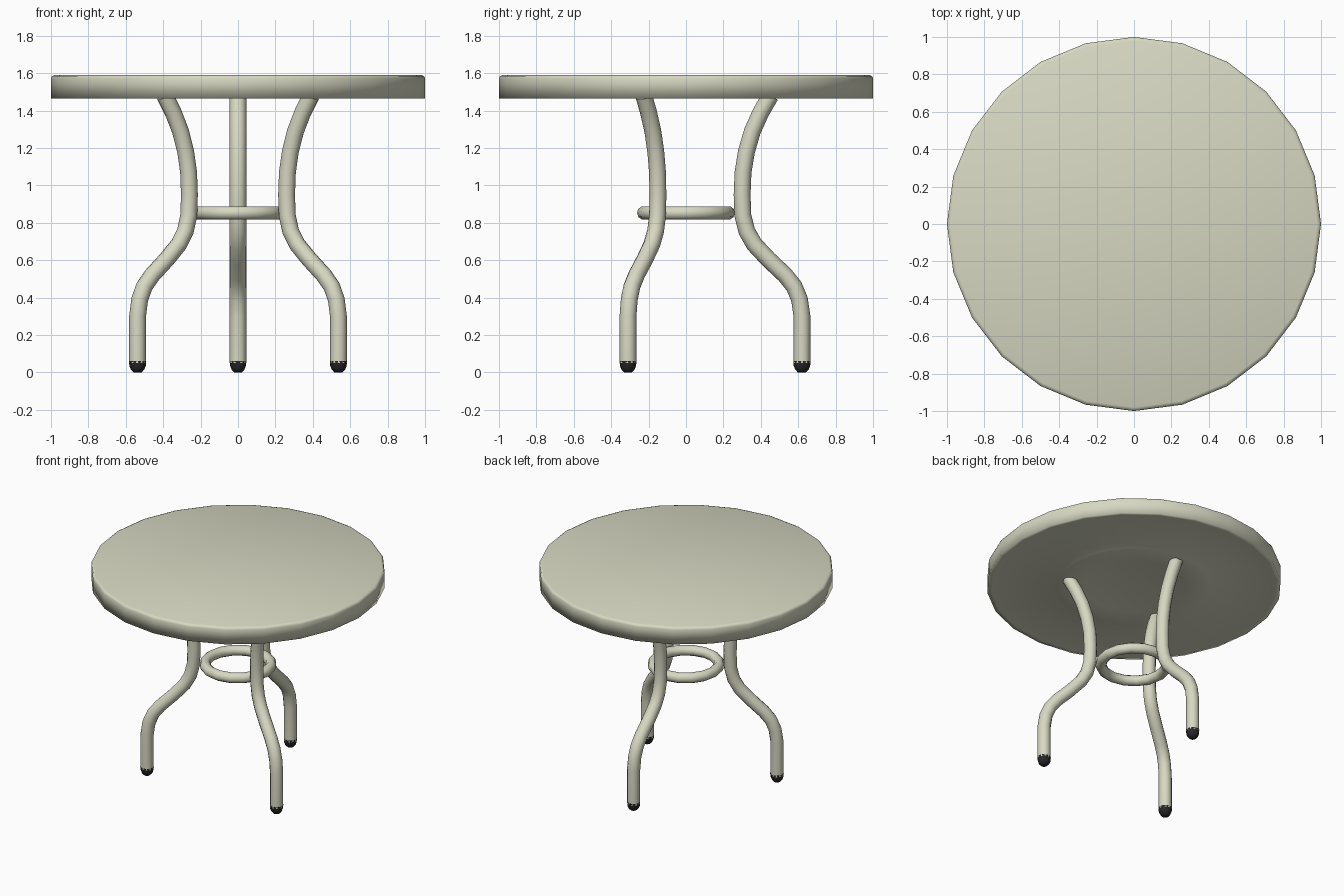
import bpy, bmesh, math
from mathutils import Vector

if "Cube" in bpy.data.objects:
    bpy.data.objects.remove(bpy.data.objects["Cube"])


def material(name, rgb):
    m = bpy.data.materials.new(name)
    m.diffuse_color = (*rgb, 1)
    m.use_nodes = True
    m.node_tree.nodes["Principled BSDF"].inputs["Base Color"].default_value = m.diffuse_color
    return m


CREAM = material("cream paint", (0.68, 0.69, 0.54))
BLACK = material("black rubber", (0.02, 0.02, 0.022))


def skin(name, rings, mat, angle=None):
    """Join a list of vertex rings into a closed, smooth, capped surface."""
    bm = bmesh.new()
    loops = [[bm.verts.new(p) for p in ring] for ring in rings]
    for a, b in zip(loops, loops[1:]):
        n = len(a)
        for i in range(n):
            bm.faces.new((a[i], a[(i + 1) % n], b[(i + 1) % n], b[i]))
    bm.faces.new(loops[0])
    bm.faces.new(loops[-1])
    bmesh.ops.recalc_face_normals(bm, faces=bm.faces)
    for f in bm.faces:
        f.smooth = True
    me = bpy.data.meshes.new(name)
    bm.to_mesh(me)
    bm.free()
    me.materials.append(mat)
    ob = bpy.data.objects.new(name, me)
    bpy.context.collection.objects.link(ob)
    if angle:
        bpy.ops.object.select_all(action='DESELECT')
        ob.select_set(True)
        bpy.context.view_layer.objects.active = ob
        bpy.ops.object.shade_smooth_by_angle(angle=math.radians(angle))
    return ob


def circle(r, z, n, cx=0.0):
    return [(cx + r * math.cos(2 * math.pi * i / n), r * math.sin(2 * math.pi * i / n), z)
            for i in range(n)]


def tube(path, r, n):
    """Rings along a path of (x, z) points, square to the path."""
    pts = [Vector((x, 0, z)) for x, z in path]
    rings = []
    for i, p in enumerate(pts):
        t = (pts[min(i + 1, len(pts) - 1)] - pts[max(i - 1, 0)]).normalized()
        side = Vector((t.z, 0, -t.x))
        rings.append([p + r * (side * math.cos(2 * math.pi * k / n)
                               + Vector((0, 1, 0)) * math.sin(2 * math.pi * k / n))
                      for k in range(n)])
    return rings


# Round table top, with a faint mounting ring underneath
profile = [(0.35, 1.467), (0.36, 1.465), (0.53, 1.465), (0.535, 1.467), (0.97, 1.467),
           (1.0, 1.465), (1.0, 1.572), (0.995, 1.584), (0.98, 1.59)]
skin("table_top", [circle(r, z, 24) for r, z in profile], CREAM)

# Three bent legs with rubber feet
leg_path = [(0.62, 0.05), (0.62, 0.30), (0.607, 0.39), (0.578, 0.46), (0.53, 0.52),
            (0.44, 0.605), (0.365, 0.685), (0.325, 0.755), (0.304, 0.84), (0.30, 0.95),
            (0.305, 1.07), (0.323, 1.18), (0.355, 1.29), (0.40, 1.39), (0.452, 1.48)]
foot = [(0.022, 0.005), (0.036, 0.015), (0.044, 0.035), (0.0465, 0.062)]
for i, label in enumerate(("back", "left", "right")):
    turn = math.radians(90 + 120 * i)
    leg = skin(label + "_leg", tube(leg_path, 0.045, 12), CREAM, 60)
    cap = skin(label + "_foot", [circle(r, z - 0.005 * (z < 0.01), 10, 0.62) for r, z in foot],
               BLACK, 60)
    leg.rotation_euler.z = cap.rotation_euler.z = turn

# Ring bracing the legs
bpy.ops.mesh.primitive_torus_add(major_radius=0.225, minor_radius=0.037,
                                 major_segments=16, minor_segments=10,
                                 location=(0, 0, 0.853))
ring = bpy.context.object
ring.name = "brace_ring"
ring.data.materials.append(CREAM)
bpy.ops.object.shade_smooth()
